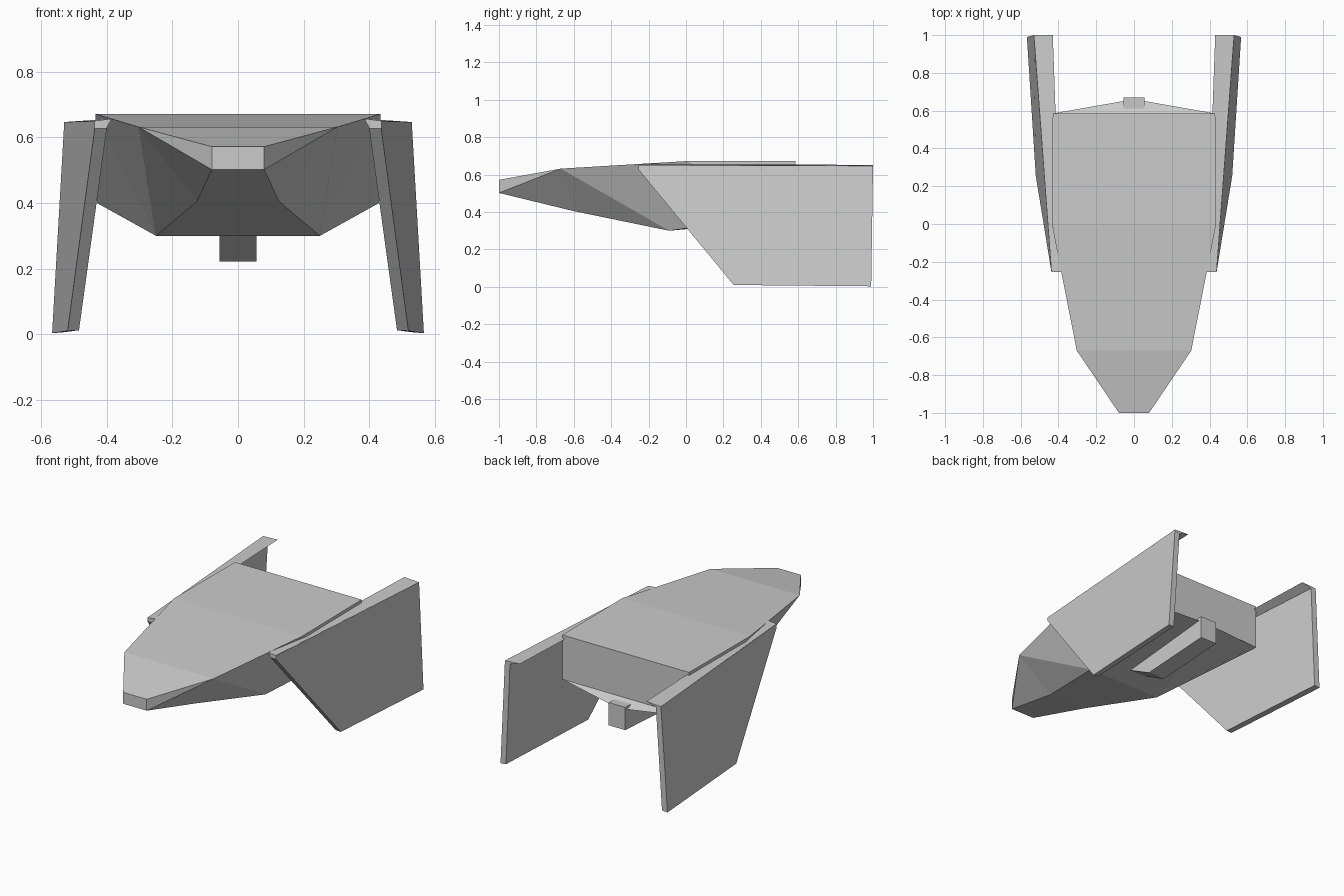
import bpy, bmesh
from mathutils import Vector

if "Cube" in bpy.data.objects:
    bpy.data.objects.remove(bpy.data.objects["Cube"])


def make(name, verts, faces):
    me = bpy.data.meshes.new(name)
    ob = bpy.data.objects.new(name, me)
    bpy.context.collection.objects.link(ob)
    bm = bmesh.new()
    vs = [bm.verts.new(v) for v in verts]
    for f in faces:
        bm.faces.new([vs[i] for i in f])
    bmesh.ops.recalc_face_normals(bm, faces=bm.faces)
    bm.to_mesh(me)
    bm.free()
    return ob


def loft(name, front, back):
    """Solid between two matching cross-section outlines."""
    n = len(front)
    faces = [tuple(range(n)), tuple(range(n, 2 * n))]
    faces += [(i, (i + 1) % n, n + (i + 1) % n, n + i) for i in range(n)]
    return make(name, front + back, faces)


def mirrored(ob):
    m = ob.modifiers.new("mirror", 'MIRROR')
    m.use_mirror_merge = False
    return ob


# Hull: right-hand corner points, reflected to the left
right = {
    'A': (0.08, -1.0, 0.572), 'B': (0.08, -1.0, 0.502),      # nose
    'C': (0.303, -0.67, 0.632), 'D': (0.125, -0.60, 0.405),  # shoulder, chin
    'E': (0.25, -0.09, 0.30),                                # lowest chine
    'F': (0.435, 0.0, 0.672), 'G': (0.43, 0.585, 0.672),     # deck edge
    'H': (0.43, 0.585, 0.40), 'I': (0.06, 0.65, 0.37),       # stern
}
keys = list(right)
n = len(keys)
pts = [right[k] for k in keys] + [(-right[k][0], *right[k][1:]) for k in keys]
faces = []
for a, b in ("AC", "CF", "FG", "AB", "BD", "DE", "EI", "GH", "HI"):
    i, j = keys.index(a), keys.index(b)
    faces.append((i, i + n, j + n, j))
for tri in ("ABC", "BDC", "DEC", "CEF", "FEH", "FHG", "EIH"):
    idx = [keys.index(k) for k in tri]
    faces += [idx, [i + n for i in idx]]
make("hull", pts, faces)

# Keel: side profile extruded across the centre line
profile = [(0.0, 0.33), (0.20, 0.222), (0.67, 0.25), (0.67, 0.39), (0.0, 0.36)]
loft("keel", [(-0.056, y, z) for y, z in profile],
     [(0.056, y, z) for y, z in profile])

# Side fins: inner and outer faces of a splayed, swept plate
outer = [(0.437, -0.255, 0.65), (0.437, -0.255, 0.628), (0.52, 0.255, 0.01),
         (0.567, 0.99, 0.003), (0.53, 1.0, 0.647)]
inner = [(0.400, -0.255, 0.65), (0.400, -0.255, 0.628), (0.485, 0.255, 0.012),
         (0.53, 0.99, 0.006), (0.495, 1.0, 0.647)]
mirrored(loft("side_fin", inner, outer))

# Flange along the inner top edge of each fin
mirrored(loft("fin_flange",
              [(0.385, -0.255, 0.657), (0.435, -0.255, 0.651),
               (0.435, -0.255, 0.63), (0.40, -0.255, 0.63)],
              [(0.43, 1.0, 0.652), (0.53, 1.0, 0.647),
               (0.53, 1.0, 0.635), (0.495, 1.0, 0.635)]))
